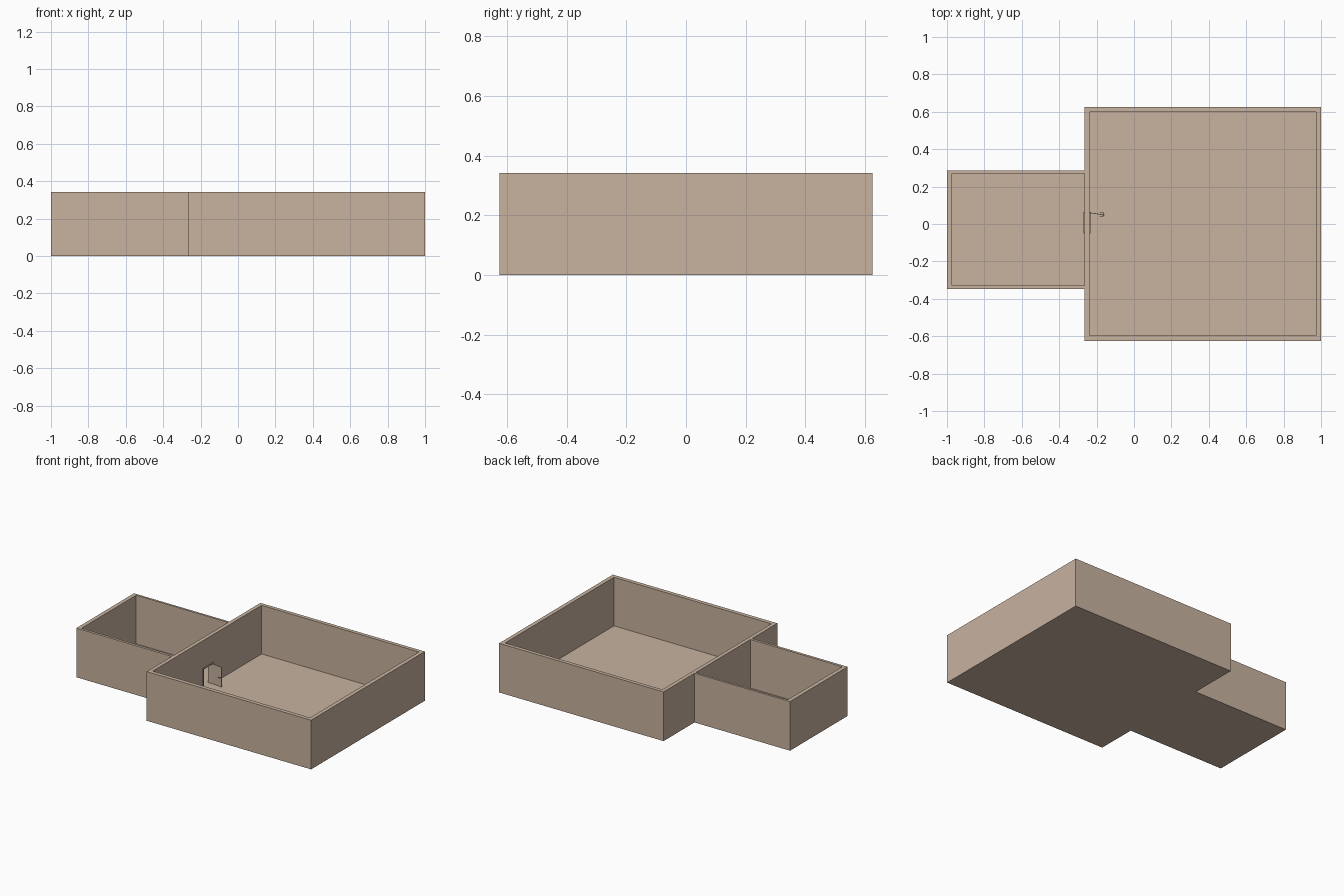
import bpy, bmesh, math
from mathutils import Vector

if "Cube" in bpy.data.objects:
    bpy.data.objects.remove(bpy.data.objects["Cube"])

H, FLOOR = 0.342, 0.004
tan = bpy.data.materials.new("tan_plaster")
tan.diffuse_color = (0.58, 0.45, 0.35, 1)
tan.use_nodes = True
tan.node_tree.nodes["Principled BSDF"].inputs["Base Color"].default_value = tan.diffuse_color


def prism(name, pts, z0, z1):
    """Extrude a plan outline from z0 to z1."""
    bm = bmesh.new()
    face = bm.faces.new([bm.verts.new((x, y, z0)) for x, y in pts])
    ext = bmesh.ops.extrude_face_region(bm, geom=[face])
    for v in ext["geom"]:
        if isinstance(v, bmesh.types.BMVert):
            v.co.z = z1
    bmesh.ops.recalc_face_normals(bm, faces=bm.faces)
    me = bpy.data.meshes.new(name)
    bm.to_mesh(me)
    bm.free()
    ob = bpy.data.objects.new(name, me)
    bpy.context.collection.objects.link(ob)
    me.materials.append(tan)
    return ob


def box(name, x0, x1, y0, y1, z0, z1):
    return prism(name, [(x0, y0), (x1, y0), (x1, y1), (x0, y1)], z0, z1)


def cut(ob, cutter):
    mod = ob.modifiers.new("cut", 'BOOLEAN')
    mod.operation, mod.solver, mod.object = 'DIFFERENCE', 'EXACT', cutter
    cutter.hide_render = True
    bpy.context.view_layer.objects.active = ob
    bpy.ops.object.modifier_apply(modifier=mod.name)
    bpy.data.objects.remove(cutter)


# One floor slab under both rooms
prism("floor", [(-1, -0.348), (-0.265, -0.348), (-0.265, -0.625), (1, -0.625),
                (1, 0.625), (-0.265, 0.625), (-0.265, 0.285), (-1, 0.285)], 0, FLOOR)

# Large room walls with doorway
large = box("large_room_walls", -0.265, 1, -0.625, 0.625, FLOOR, H)
cut(large, box("room_cutter", -0.238, 0.972, -0.597, 0.599, -0.1, H + 0.1))
cut(large, box("doorway_cutter", -0.3, -0.2, -0.042, 0.057, -0.1, 0.144))

# Small room: U-shaped walls against the large room
prism("small_room_walls", [(-0.265, -0.348), (-0.265, -0.33), (-0.972, -0.33),
                           (-0.972, 0.27), (-0.265, 0.27), (-0.265, 0.285),
                           (-1, 0.285), (-1, -0.348)], FLOOR, H)

# Door frame lining the opening, slightly proud of the wall
FX0, FX1 = -0.27, -0.233
box("door_jamb_front", FX0, FX1, -0.05, -0.041, FLOOR, 0.152)
box("door_jamb_back", FX0, FX1, 0.056, 0.065, FLOOR, 0.152)
box("door_head", FX0, FX1, -0.041, 0.056, 0.143, 0.152)

# Open door leaf and lever handles, swung into the large room
hinge, swing = Vector((-0.235, 0.061, 0)), math.radians(-9)
parts = [box("door_leaf", 0, 0.078, -0.003, 0.001, FLOOR + 0.001, 0.143)]
for side, y in (("inner", -0.003), ("outer", 0.001)):
    s = -1 if side == "inner" else 1
    ya, yb = sorted((y, y + s * 0.010))
    parts.append(box(f"handle_stem_{side}", 0.069, 0.073, ya, yb, 0.068, 0.072))
    yc, yd = sorted((y + s * 0.007, y + s * 0.010))
    parts.append(box(f"handle_lever_{side}", 0.053, 0.069, yc, yd, 0.068, 0.072))
for p in parts:
    p.location = hinge
    p.rotation_euler.z = swing
